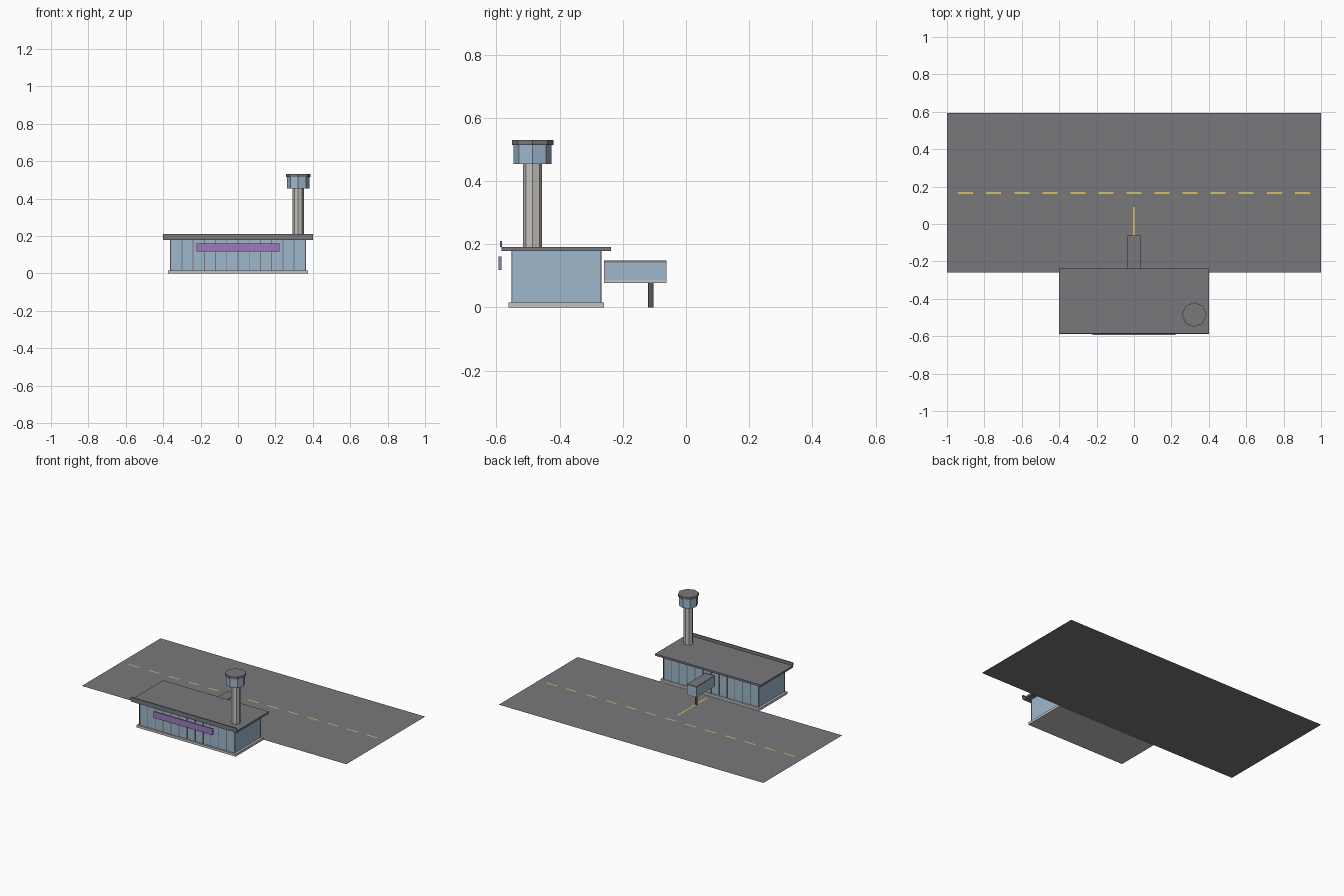
import bpy
import math

if "Cube" in bpy.data.objects:
    bpy.data.objects.remove(bpy.data.objects["Cube"])


def mat(name, rgb):
    m = bpy.data.materials.new(name)
    m.diffuse_color = (*rgb, 1)
    m.use_nodes = True
    m.node_tree.nodes["Principled BSDF"].inputs["Base Color"].default_value = m.diffuse_color
    return m


ASPHALT = mat("asphalt grey", (0.19, 0.19, 0.2))
GLASS = mat("glass blue", (0.34, 0.48, 0.61))
CONCRETE = mat("pale concrete", (0.57, 0.55, 0.51))
PURPLE = mat("sign purple", (0.34, 0.19, 0.5))
YELLOW = mat("marking yellow", (0.68, 0.53, 0.1))


def box(name, x, y, z, m):
    """Box from (min, max) pairs along each axis."""
    bpy.ops.mesh.primitive_cube_add(size=1, location=[sum(r) / 2 for r in (x, y, z)])
    o = bpy.context.object
    o.scale = [r[1] - r[0] for r in (x, y, z)]
    bpy.ops.object.transform_apply(location=False, rotation=False, scale=True)
    o.name = name
    o.data.materials.append(m)
    return o


def prism(name, x, y, r, z, m):
    """Upright octagonal prism."""
    bpy.ops.mesh.primitive_cylinder_add(vertices=8, radius=r, depth=z[1] - z[0],
                                        location=(x, y, (z[0] + z[1]) / 2))
    o = bpy.context.object
    o.name = name
    o.data.materials.append(m)
    return o


def sheet(name, x, y, z, m):
    """Flat rectangle on the ground."""
    me = bpy.data.meshes.new(name)
    me.from_pydata([(x[0], y[0], z), (x[1], y[0], z), (x[1], y[1], z), (x[0], y[1], z)],
                   [], [(0, 1, 2, 3)])
    me.materials.append(m)
    o = bpy.data.objects.new(name, me)
    bpy.context.collection.objects.link(o)
    return o


# Apron with taxi markings
sheet("apron", (-1, 1), (-0.258, 0.593), 0.0, ASPHALT)
for i in range(-6, 7):
    c = i * 0.15
    sheet(f"taxi_dash_{i + 7}", (c - 0.04, c + 0.04), (0.16, 0.17), 0.0015, YELLOW)
sheet("stand_line", (-0.005, 0.005), (-0.22, 0.09), 0.0015, YELLOW)

# Terminal building
box("plinth", (-0.375, 0.375), (-0.561, -0.26), (0, 0.016), CONCRETE)
box("terminal_hall", (-0.36, 0.36), (-0.55, -0.271), (0.016, 0.178), GLASS)
box("roof", (-0.4, 0.4), (-0.584, -0.237), (0.178, 0.191), ASPHALT)
box("roof_fascia", (-0.4, 0.4), (-0.589, -0.582), (0.191, 0.211), ASPHALT)
box("sign_board", (-0.223, 0.223), (-0.593, -0.584), (0.118, 0.161), PURPLE)

# Mullions on front and back glazing
for i in range(13):
    c = -0.36 + i * 0.06
    for side, y in (("front", (-0.552, -0.549)), ("back", (-0.272, -0.268))):
        box(f"mullion_{side}_{i + 1}", (c - 0.0025, c + 0.0025), y, (0.016, 0.178), ASPHALT)

# Control tower
TX, TY = 0.322, -0.485
prism("tower_shaft", TX, TY, 0.03, (0.19, 0.453), CONCRETE)
prism("tower_cab", TX, TY, 0.06, (0.453, 0.514), GLASS)
prism("tower_cap", TX, TY, 0.066, (0.514, 0.53), ASPHALT)

# Boarding bridge
B = (-0.035, 0.035)
BY = (-0.26, -0.061)
box("bridge_floor", B, BY, (0.077, 0.087), CONCRETE)
box("bridge_cabin", B, BY, (0.087, 0.143), GLASS)
box("bridge_roof", B, BY, (0.143, 0.149), ASPHALT)
prism("bridge_leg", 0, -0.111, 0.009, (0, 0.077), ASPHALT)
